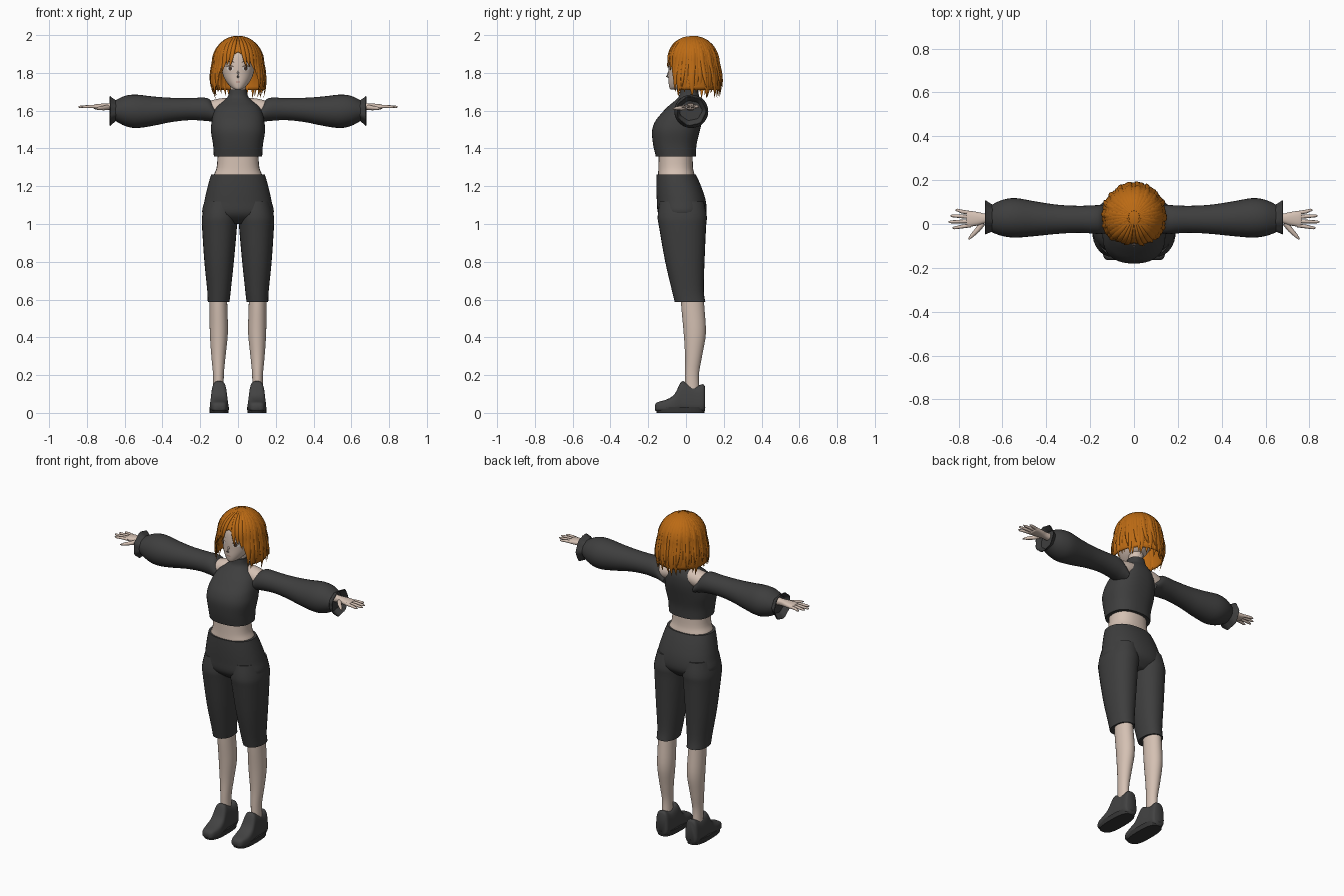
import bpy, bmesh, math, random
from mathutils import Vector
from mathutils.bvhtree import BVHTree

random.seed(4)
if "Cube" in bpy.data.objects:
    bpy.data.objects.remove(bpy.data.objects["Cube"])


def material(name, *rgb):
    m = bpy.data.materials.new(name)
    m.use_nodes = True
    m.diffuse_color = (*rgb, 1)
    m.node_tree.nodes["Principled BSDF"].inputs["Base Color"].default_value = (*rgb, 1)
    return m


skin = material("skin", 0.66, 0.53, 0.45)
orange = material("orange hair", 0.5, 0.145, 0.007)
cloth = material("charcoal cloth", 0.048, 0.048, 0.048)
leather = material("shoe leather", 0.055, 0.055, 0.055)
rubber = material("dark sole", 0.035, 0.035, 0.035)
eye_white = material("eye white", 0.75, 0.72, 0.7)
eye_dark = material("eye and brow", 0.06, 0.035, 0.025)
lip = material("lip", 0.45, 0.23, 0.19)


def build(name, rings, mat, caps=True, mirror=False, angle=50):
    """Skin a list of closed point rings into one object."""
    bm = bmesh.new()
    rows = [[bm.verts.new(p) for p in r] for r in rings]
    n = len(rows[0])
    for a, b in zip(rows, rows[1:]):
        for i in range(n):
            bm.faces.new((a[i], a[(i + 1) % n], b[(i + 1) % n], b[i]))
    if caps:
        bm.faces.new(rows[0][::-1])
        bm.faces.new(rows[-1])
    bmesh.ops.recalc_face_normals(bm, faces=bm.faces)
    me = bpy.data.meshes.new(name)
    bm.to_mesh(me)
    bm.free()
    ob = bpy.data.objects.new(name, me)
    bpy.context.collection.objects.link(ob)
    me.materials.append(mat)
    if mirror:
        ob.modifiers.new("Mirror", "MIRROR").use_mirror_merge = False
    bpy.ops.object.select_all(action="DESELECT")
    ob.select_set(True)
    bpy.context.view_layer.objects.active = ob
    bpy.ops.object.shade_smooth_by_angle(angle=math.radians(angle))
    return ob


def smooth_rows(rows, steps=4):
    """Catmull-Rom interpolation between profile rows."""
    out = []
    for i in range(len(rows) - 1):
        p = [rows[max(0, min(len(rows) - 1, i + k))] for k in (-1, 0, 1, 2)]
        for s in range(steps):
            t = s / steps
            out.append([b + 0.5 * t * (c - a + t * (2 * a - 5 * b + 4 * c - d
                        + t * (3 * (b - c) + d - a))) for a, b, c, d in zip(*p)])
    return out + [rows[-1]]


def loft(name, axis, rows, mat, power=2.0, n=28, wave=0, **kw):
    """Rows are (position, u min, u max, v min, v max) along the axis."""
    rings = []
    for pos, u0, u1, v0, v1 in smooth_rows(rows):
        ring = []
        for i in range(n):
            a = math.tau * i / n
            c, s = math.cos(a), math.sin(a)
            k = 1 + wave * math.cos(a * 7)
            u = (u0 + u1) / 2 + (u1 - u0) / 2 * k * math.copysign(abs(c) ** (2 / power), c)
            v = (v0 + v1) / 2 + (v1 - v0) / 2 * k * math.copysign(abs(s) ** (2 / power), s)
            ring.append({"x": (pos, u, v), "y": (u, pos, v), "z": (u, v, pos)}[axis])
        rings.append(ring)
    return build(name, rings, mat, **kw)


def sym(rows):
    """Expand (z, half width, y min, y max) into full rows."""
    return [(z, -w, w, a, b) for z, w, a, b in rows]


def tube(name, pts, radii, mat, n=8, **kw):
    pts = [Vector(p) for p in pts]
    rings = []
    for i, p in enumerate(pts):
        t = (pts[min(i + 1, len(pts) - 1)] - pts[max(i - 1, 0)]).normalized()
        side = t.cross(Vector((0, 0, 1))).normalized()
        up = side.cross(t)
        rings.append([p + radii[i] * (side * math.cos(math.tau * k / n) + up * math.sin(math.tau * k / n))
                      for k in range(n)])
    return build(name, rings, mat, **kw)


# Torso and clothes
loft("midriff", "z", sym([(1.23, .135, -.148, .045), (1.26, .128, -.148, .045), (1.3, .113, -.146, .037),
                          (1.38, .107, -.145, .035)]), skin, 2.3)
loft("cropped_top", "z", sym([(1.358, .128, -.16, .052), (1.42, .132, -.174, .056), (1.49, .143, -.18, .072),
                              (1.54, .14, -.165, .084), (1.58, .132, -.135, .09), (1.62, .114, -.098, .09),
                              (1.65, .08, -.062, .082), (1.675, .054, -.038, .07), (1.712, .046, -.032, .062)]),
     cloth, 2.4, n=40)
loft("trouser_hips", "z", sym([(1.262, .142, -.156, .052), (1.2, .16, -.157, .08), (1.12, .178, -.154, .105),
                               (1.05, .184, -.145, .105), (1.0, .09, -.09, .06)]), cloth, 2.25, n=40)
loft("trouser_leg", "z", [(1.12, .01, .172, -.14, .095), (1.04, .002, .19, -.15, .11), (.98, .006, .19, -.142, .106),
                          (.8, .022, .178, -.11, .098), (.65, .038, .163, -.075, .094),
                          (.588, .045, .16, -.06, .102)], cloth, 2.2, mirror=True)
loft("shoulder", "x", [(.03, -.02, .075, 1.58, 1.668), (.1, -.03, .078, 1.56, 1.664),
                       (.16, -.03, .07, 1.56, 1.648)], skin, mirror=True)
loft("sleeve", "x", [(.1, -.03, .08, 1.535, 1.59), (.13, -.042, .085, 1.54, 1.635), (.165, -.045, .086, 1.545, 1.667),
                     (.25, -.04, .083, 1.55, 1.667), (.35, -.045, .088, 1.54, 1.668), (.45, -.055, .103, 1.52, 1.675),
                     (.54, -.062, .118, 1.508, 1.685), (.6, -.055, .11, 1.52, 1.678),
                     (.648, -.038, .088, 1.545, 1.655)], cloth, mirror=True)
cuff = loft("sleeve_ruffle", "x", [(.645, -.036, .086, 1.547, 1.654), (.66, -.042, .095, 1.535, 1.663),
                                   (.677, -.05, .106, 1.52, 1.676)], cloth, n=42, wave=.035, caps=False, mirror=True)
cuff.modifiers.new("Thickness", "SOLIDIFY").thickness = .004

# Lower legs and shoes
loft("lower_leg", "z", [(.64, .06, .15, -.03, .09), (.55, .056, .15, -.024, .098), (.42, .054, .149, -.012, .105),
                        (.3, .066, .141, -.005, .085), (.2, .075, .132, -.006, .068),
                        (.1, .075, .132, -.006, .072)], skin, mirror=True)
shoe = loft("shoe", "y", [(-.165, .08, .12, .015, .04), (-.152, .062, .138, .008, .056), (-.1, .05, .15, .004, .072),
                          (-.06, .05, .15, .004, .1), (-.025, .052, .148, .004, .165), (.005, .052, .148, .004, .158),
                          (.05, .054, .146, .004, .142), (.088, .056, .144, .004, .152),
                          (.1, .066, .134, .012, .14)], leather, 3.2, mirror=True)
for v in shoe.data.vertices:
    v.co.x = .1 + (v.co.x - .1) * (1 - 1.7 * max(0, v.co.z - .02))
loft("sole", "z", [(0, .05, .15, -.155, .098), (.03, .048, .152, -.163, .102)], rubber, 2.8, mirror=True)

# Hands
loft("palm", "x", [(.6, -.002, .05, 1.595, 1.645), (.67, .004, .046, 1.602, 1.64), (.71, -.006, .054, 1.605, 1.638),
                   (.755, -.013, .06, 1.607, 1.634), (.765, -.008, .056, 1.612, 1.63)], skin, 2.4, n=18, mirror=True)
for label, y, reach in (("index", -.006, .828), ("middle", .013, .845), ("ring", .032, .838), ("little", .05, .815)):
    spread = (y - .02) * .45
    tube(label + "_finger", [(.745, y, 1.621), (.785, y + spread * .5, 1.622), (reach - .01, y + spread, 1.62),
                             (reach, y + spread, 1.62)], [.009, .0085, .0065, .003], skin, mirror=True)
tube("thumb", [(.69, .005, 1.617), (.712, -.025, 1.614), (.738, -.052, 1.612), (.755, -.07, 1.61)],
     [.014, .012, .009, .003], skin, mirror=True)

# Head and face
loft("neck", "z", sym([(1.66, .04, -.025, .055), (1.78, .042, -.03, .06)]), skin)
head = loft("head", "z", sym([(1.712, .014, -.082, -.04), (1.722, .034, -.088, .0), (1.75, .06, -.092, .06),
                              (1.79, .08, -.092, .1), (1.85, .09, -.092, .13), (1.91, .085, -.08, .125),
                              (1.96, .05, -.03, .08)]), skin, 2.1, n=36)
surface = BVHTree.FromPolygons([v.co for v in head.data.vertices], [p.vertices[:] for p in head.data.polygons])


def on_face(x, z, lift):
    hit = surface.ray_cast(Vector((x, -1, z)), Vector((0, 1, 0)))[0]
    return Vector((x, hit.y - lift, z))


def patch(name, x, z, w, h, lift, mat, mirror=True):
    """A thin oval plate that follows the face."""
    rings = [[on_face(x + w * f * math.cos(math.tau * i / 16), z + h * f * math.sin(math.tau * i / 16), lift)
              for i in range(16)] for f in (1, .6, .1)]
    return build(name, rings, mat, mirror=mirror)


patch("eye_white", .042, 1.823, .018, .011, .001, eye_white)
patch("iris", .041, 1.824, .009, .011, .002, eye_dark)
patch("mouth", 0, 1.752, .013, .0025, .001, lip, mirror=False)
for label, z, r in (("upper_lash", 1.834, .0022), ("eyebrow", 1.857, .002)):
    tube(label, [on_face(.022 + .011 * i, z + .004 * math.sin(i * .9), 0) for i in range(5)],
         [r * .6, r, r, r, r * .4], eye_dark, n=6, mirror=True)
tube("nose", [(0, -.088, 1.812), (0, -.094, 1.796), (0, -.101, 1.782), (0, -.09, 1.774)],
     [.003, .006, .006, .003], skin)


# Hair: every lock and the cap share one rounded bob surface
def bob(a, t, lift=0):
    if t <= .5:
        z, r = 1.857 + .138 * math.cos(t * math.pi), math.sin(t * math.pi)
    else:
        s = (t - .5) * 2
        z, r = 1.857 - .175 * s, 1 + .13 * math.sin(math.pi * s * .85)
    rise = lift * min(1, t * 4)
    return Vector((math.sin(a) * (r * .127 + rise), .035 - math.cos(a) * (r * .133 + rise), z))


def hem(a):
    """Hairline: high at the front, long round the sides and back."""
    front = abs((a + math.pi) % math.tau - math.pi)
    f = min(1, max(0, (front - .75) / .3))
    return .37 + .05 * min(1, front / .3) + (.92 - .42) * f * f * (3 - 2 * f)


angles = [math.tau * i / 64 for i in range(64)]
cap = build("hair_cap", [[bob(a, .01 + (hem(a) - .01) * j / 18) for a in angles] for j in range(19)],
            orange, caps=False)
crown = bmesh.new()
crown.from_mesh(cap.data)
bmesh.ops.holes_fill(crown, edges=[e for e in crown.edges if e.is_boundary and e.verts[0].co.z > 1.97
                                   and e.verts[1].co.z > 1.97])
crown.to_mesh(cap.data)
crown.free()
cap.modifiers.new("Thickness", "SOLIDIFY").thickness = .006


def lock(name, a, t0, t1, width, drift=0.0, thick=.008, kick=0.0):
    rings, steps = [], 14
    for j in range(steps + 1):
        u = j / steps
        t = t0 + (t1 - t0) * u
        ang = a + drift * u * u
        c = bob(ang, t, .001 + kick * u ** 4)
        out = Vector((math.sin(ang), -math.cos(ang), 0))
        if t < .5:
            out = Vector((out.x * math.sin(t * math.pi), out.y * math.sin(t * math.pi), math.cos(t * math.pi)))
        side = Vector((math.cos(ang), math.sin(ang), 0))
        taper = max(.04, 1 - u ** 4)
        w = width * taper * min(1, math.sin(min(t, .5) * math.pi) + .05)
        h = thick * taper * min(1, .25 + u * 2)
        rings.append([c + side * w * math.cos(k * math.tau / 8) + out * h * math.sin(k * math.tau / 8)
                      for k in range(8)])
    return build(name, rings, orange, angle=70)


# Back and side locks, in a long layer and a shorter outer layer
for i in range(23):
    a = math.radians(66 + i * 228 / 22)
    lock("long_lock", a, .06, random.uniform(.94, 1.05), .022, random.uniform(-.08, .08), .008,
         random.uniform(-.012, .008))
for i in range(12):
    a = math.radians(72 + i * 216 / 11)
    lock("outer_lock", a, .2, random.uniform(.82, .95), .016, random.uniform(-.15, .15), .011,
         random.uniform(0, .012))

# Fringe and face-framing locks: angle, end, half width, drift
for a, end, width, drift in ((11, .6, .014, .16), (21, .57, .017, .12), (32, .63, .018, .1), (43, .76, .02, .08),
                             (54, .95, .02, -.06), (64, 1.0, .022, -.1)):
    for s in (-1, 1):
        lock("fringe_lock", s * math.radians(a), .08, end + random.uniform(-.02, .02), width, s * drift, .008,
             random.uniform(-.004, .006))
